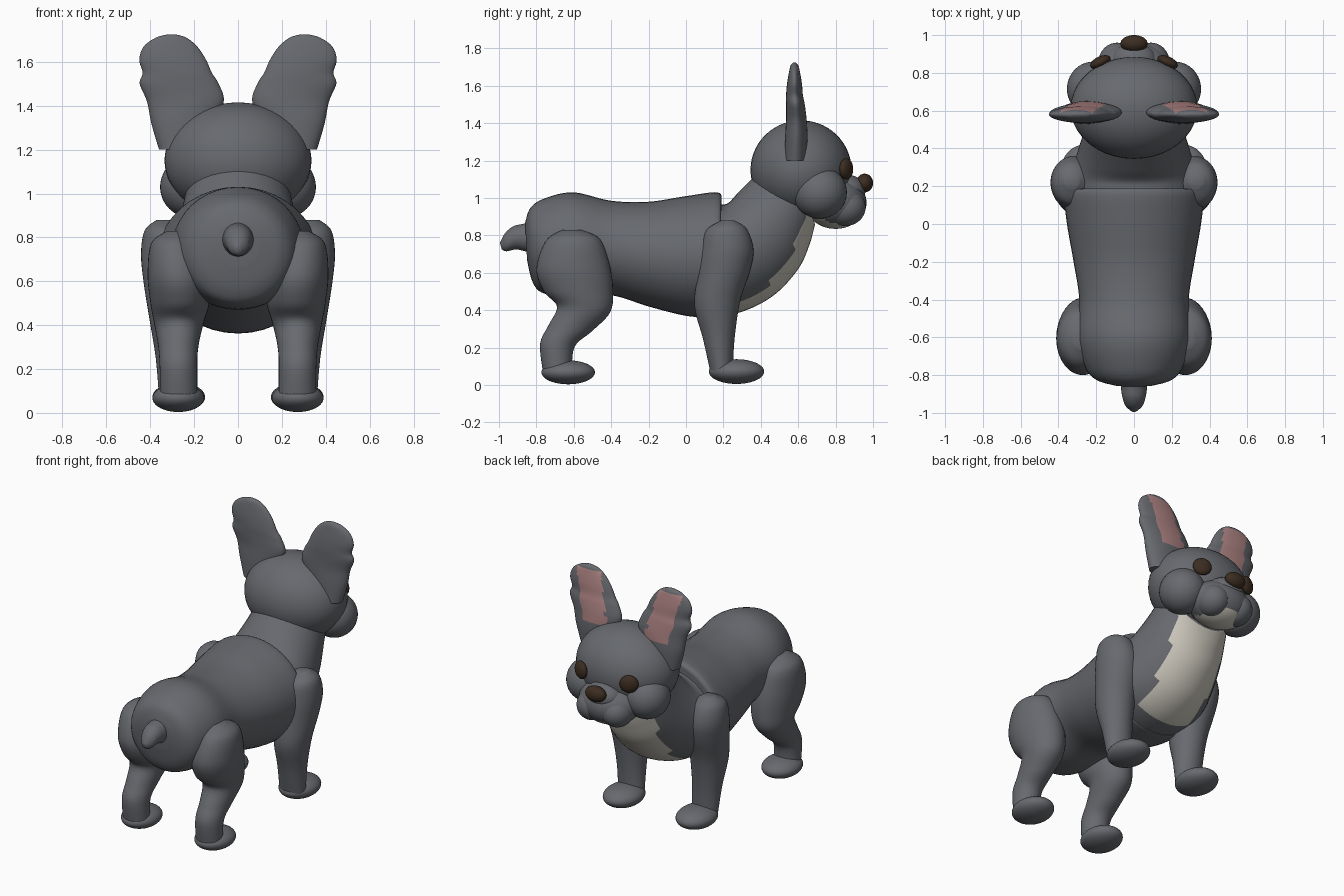
import bpy, bmesh, math
from mathutils import Vector, Matrix

if "Cube" in bpy.data.objects:
    bpy.data.objects.remove(bpy.data.objects["Cube"])


def material(name, rgb):
    m = bpy.data.materials.new(name)
    m.diffuse_color = (*rgb, 1)
    m.use_nodes = True
    m.node_tree.nodes["Principled BSDF"].inputs["Base Color"].default_value = m.diffuse_color
    return m


GREY = material("grey fur", (0.135, 0.142, 0.157))
PINK = material("pink inner ear", (0.42, 0.225, 0.225))
CREAM = material("cream fur", (0.60, 0.57, 0.50))
BROWN = material("dark brown", (0.045, 0.026, 0.015))


def finish(name, bm, mats, rule=None):
    bmesh.ops.recalc_face_normals(bm, faces=bm.faces)
    bm.normal_update()
    for f in bm.faces:
        f.smooth = True
        if rule and rule(f.calc_center_median(), f.normal):
            f.material_index = 1
    me = bpy.data.meshes.new(name)
    bm.to_mesh(me)
    bm.free()
    for m in mats:
        me.materials.append(m)
    ob = bpy.data.objects.new(name, me)
    bpy.context.collection.objects.link(ob)
    bpy.context.view_layer.objects.active = ob
    ob.select_set(True)
    bpy.ops.object.shade_smooth_by_angle(angle=math.radians(50))
    ob.select_set(False)
    return ob


def spline(rows, steps):
    """Smooth the table of cross-sections with a Catmull-Rom curve."""
    out = []
    for i in range(len(rows) - 1):
        p = [rows[max(i - 1, 0)], rows[i], rows[i + 1], rows[min(i + 2, len(rows) - 1)]]
        for k in range(steps):
            t = k / steps
            out.append([0.5 * (2 * b + (c - a) * t + (2 * a - 5 * b + 4 * c - d) * t * t
                               + (3 * b - a - 3 * c + d) * t ** 3) for a, b, c, d in zip(*p)])
    return out + [list(rows[-1])]


def loft(name, rows, side=1, mats=(GREY,), rule=None, sides=40, steps=6):
    """Each row: two opposite points (y, z, y, z), half width, x centre."""
    bm = bmesh.new()
    rings = []
    for y1, z1, y2, z2, w, x in spline(rows, steps):
        mid = Vector((x * side, (y1 + y2) / 2, (z1 + z2) / 2))
        half = Vector((0, (y1 - y2) / 2, (z1 - z2) / 2))
        rings.append([bm.verts.new(mid + half * math.cos(a) + Vector((w * math.sin(a), 0, 0)))
                      for a in (2 * math.pi * j / sides for j in range(sides))])
    for r, s in zip(rings, rings[1:]):
        for j in range(sides):
            k = (j + 1) % sides
            bm.faces.new((r[j], r[k], s[k], s[j]))
    bm.faces.new(rings[0])
    bm.faces.new(rings[-1])
    return finish(name, bm, mats, rule)


def ball(name, centre, radii, mats=(GREY,), rule=None, turn=0):
    bm = bmesh.new()
    bmesh.ops.create_uvsphere(bm, u_segments=40, v_segments=28, radius=1)
    bm.transform(Matrix.Translation(centre) @ Matrix.Rotation(turn, 4, 'Z')
                 @ Matrix.Diagonal((*radii, 1)))
    return finish(name, bm, mats, rule)


# Torso, ending in a ridge behind the neck
loft("torso", [
    (-.86, .87, -.85, .67, .10, 0), (-.83, .95, -.82, .55, .20, 0),
    (-.75, 1.0, -.76, .49, .26, 0), (-.60, 1.03, -.60, .47, .30, 0),
    (-.40, .985, -.40, .48, .29, 0), (-.20, .98, -.20, .42, .32, 0),
    (0, 1.01, 0, .37, .355, 0), (.17, 1.03, .15, .362, .37, 0),
    (.19, .98, .17, .37, .34, 0)])

# Neck and chest with a cream bib
loft("neck_and_chest", [
    (.16, .97, .12, .362, .34, 0), (.22, .97, .30, .392, .335, 0),
    (.28, 1.03, .47, .48, .30, 0), (.36, 1.11, .60, .62, .265, 0),
    (.45, 1.20, .66, .75, .24, 0), (.55, 1.25, .69, .86, .22, 0)],
    mats=(GREY, CREAM), steps=8,
    rule=lambda c, n: c.y > .27 and abs(c.x) < .195 and n.z < .35 and c.z < .95)

# Tail
loft("tail", [
    (-.80, .89, -.80, .70, .075, 0), (-.86, .865, -.86, .715, .07, 0),
    (-.92, .85, -.91, .725, .062, 0), (-.965, .815, -.96, .715, .045, 0),
    (-.995, .76, -.985, .725, .015, 0)])

# Head, muzzle and face
ball("head", (0, .615, 1.15), (.335, .27, .265))
ball("muzzle", (0, .80, .975), (.205, .165, .14), (GREY, CREAM),
     lambda c, n: c.z < .885 and abs(c.x) < .13)
ball("nose_bridge", (0, .86, 1.04), (.12, .10, .085))
ball("nose", (0, .955, 1.08), (.072, .045, .05), (BROWN,))

for s, label in ((1, "right"), (-1, "left")):
    ball(label + "_cheek", (.215 * s, .715, 1.03), (.14, .145, .14))
    ball(label + "_jowl", (.09 * s, .85, .95), (.10, .11, .10))
    ball(label + "_eye", (.178 * s, .857, 1.155), (.058, .03, .057), (BROWN,), turn=-.45 * s)

    # Wide flat ear with a pink inner face
    loft(label + "_ear", [
        (.64, 1.20, .53, 1.20, .09, .27), (.65, 1.32, .53, 1.32, .14, .255),
        (.645, 1.42, .535, 1.42, .175, .24), (.635, 1.50, .535, 1.50, .18, .268),
        (.625, 1.55, .535, 1.55, .158, .277), (.62, 1.61, .54, 1.61, .152, .298),
        (.61, 1.67, .55, 1.67, .122, .308), (.60, 1.71, .56, 1.71, .07, .305),
        (.585, 1.725, .575, 1.725, .02, .303)], s, (GREY, PINK),
        lambda c, n: n.y > .3 and 1.38 < c.z < 1.70
        and abs(abs(c.x) - (.235 + .25 * (c.z - 1.42))) < .088)

    # Front leg and paw
    loft(label + "_front_leg", [
        (.26, .88, .19, .88, .04, .33), (.325, .835, .11, .83, .095, .33),
        (.36, .73, .08, .73, .125, .317), (.345, .62, .06, .58, .128, .303),
        (.29, .45, .045, .42, .115, .29), (.26, .25, .09, .25, .095, .28),
        (.25, .07, .13, .07, .088, .272)], s)
    ball(label + "_front_paw", (.27 * s, .27, .072), (.12, .148, .066))

    # Hind leg and paw
    loft(label + "_hind_leg", [
        (-.56, .83, -.66, .83, .04, .28), (-.46, .78, -.75, .77, .11, .285),
        (-.41, .65, -.80, .62, .14, .272), (-.39, .51, -.76, .50, .135, .265),
        (-.405, .39, -.69, .42, .112, .27), (-.50, .29, -.735, .32, .092, .272),
        (-.595, .205, -.78, .22, .085, .272), (-.61, .07, -.765, .07, .085, .27)], s)
    ball(label + "_hind_paw", (.272 * s, -.63, .068), (.118, .143, .064))
